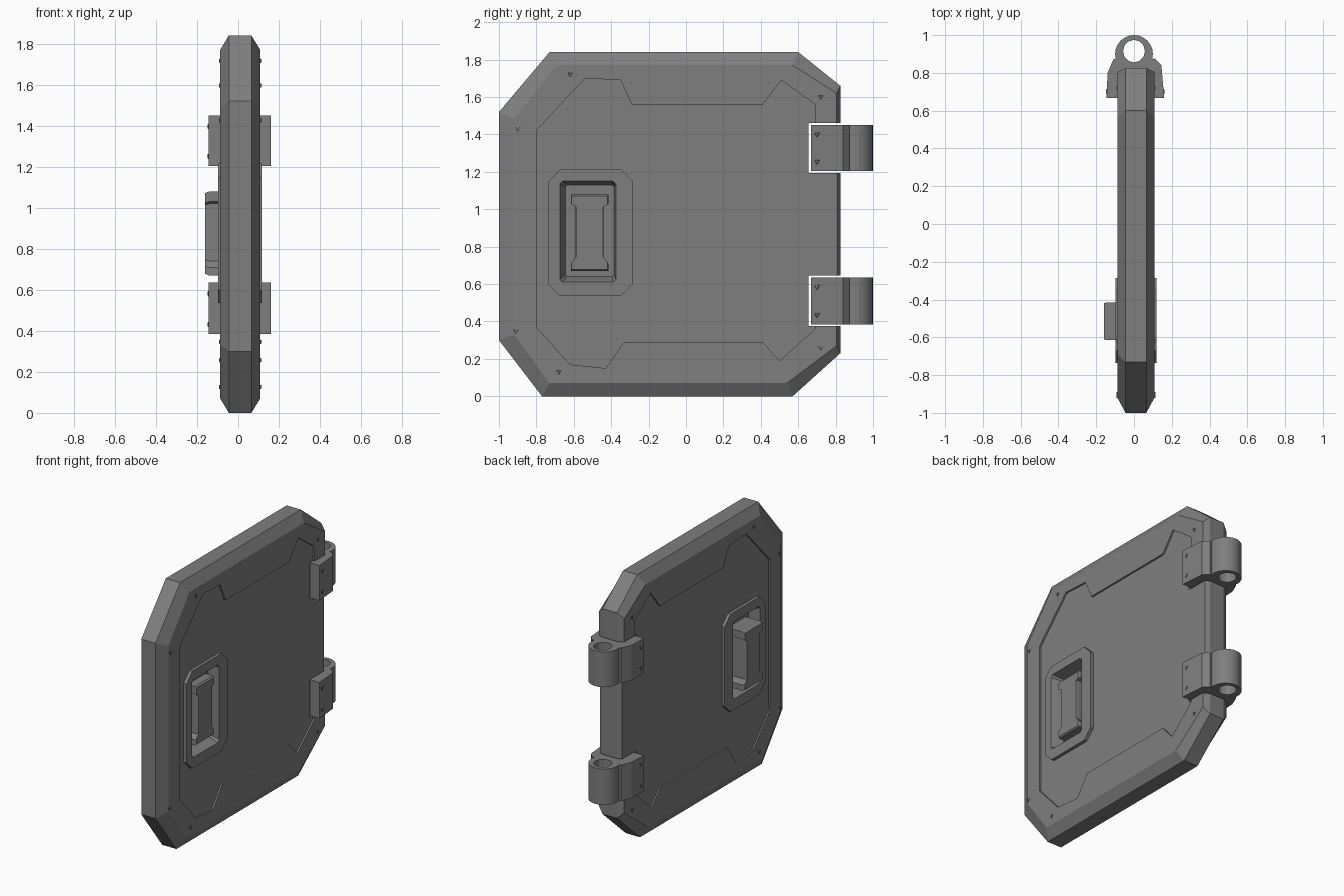
import bpy, bmesh
from math import cos, sin, radians
from mathutils import Vector

cube = bpy.data.objects.get("Cube")
if cube:
    bpy.data.objects.remove(cube)

steel = bpy.data.materials.new("grey_steel")
steel.use_nodes = True
GREY = (0.21, 0.21, 0.21, 1)
steel.diffuse_color = GREY
steel.node_tree.nodes["Principled BSDF"].inputs["Base Color"].default_value = GREY


def loft(name, loops, cap_start=True, cap_end=True):
    """Skin a list of equal-length point loops."""
    bm = bmesh.new()
    rings = [[bm.verts.new(p) for p in loop] for loop in loops]
    n = len(rings[0])
    for a, b in zip(rings, rings[1:]):
        for i in range(n):
            j = (i + 1) % n
            bm.faces.new((a[i], a[j], b[j], b[i]))
    if cap_start:
        bm.faces.new(rings[0])
    if cap_end:
        bm.faces.new(rings[-1])
    bmesh.ops.recalc_face_normals(bm, faces=bm.faces)
    mesh = bpy.data.meshes.new(name)
    bm.to_mesh(mesh)
    bm.free()
    mesh.materials.append(steel)
    obj = bpy.data.objects.new(name, mesh)
    bpy.context.collection.objects.link(obj)
    return obj


def at_x(pts, x):
    return [(x, y, z) for y, z in pts]


def at_z(pts, z):
    return [(x, y, z) for x, y in pts]


def octagon(y0, y1, z0, z1, c):
    return [(y0, z0 + c), (y0 + c, z0), (y1 - c, z0), (y1, z0 + c),
            (y1, z1 - c), (y1 - c, z1), (y0 + c, z1), (y0, z1 - c)]


def cut(obj, cutter):
    cutter.hide_render = True
    mod = obj.modifiers.new("cut", 'BOOLEAN')
    mod.operation = 'DIFFERENCE'
    mod.solver = 'EXACT'
    mod.object = cutter
    bpy.context.view_layer.objects.active = obj
    bpy.ops.object.modifier_apply(modifier=mod.name)
    bpy.data.objects.remove(cutter)


# Door slab with bevelled rim
outer = [(-1, .3), (-.77, 0), (.57, 0), (.825, .23),
         (.825, 1.66), (.6, 1.84), (-.73, 1.84), (-1, 1.52)]
face = [(-.92, .33), (-.73, .07), (.54, .07), (.805, .27),
        (.805, 1.62), (.57, 1.77), (-.69, 1.77), (-.92, 1.48)]
door = loft("door_slab", [at_x(face, -.087), at_x(outer, -.045),
                          at_x(outer, .065), at_x(face, .108)])

# Recessed centre panel on both faces
panel = [(-.8, .37), (-.62, .17), (-.43, .15), (-.33, .29), (.41, .29),
         (.5, .19), (.69, .36), (.69, .5), (.9, .5), (.9, 1.3), (.69, 1.3),
         (.69, 1.56), (.51, 1.69), (.41, 1.56), (-.29, 1.56),
         (-.35, 1.69), (-.54, 1.7), (-.8, 1.42)]
cut(door, loft("panel_cutter", [at_x(panel, .096), at_x(panel, .3)]))
cut(door, loft("panel_cutter", [at_x(panel, -.076), at_x(panel, -.3)]))

# Handle pockets
pocket = octagon(-.71, -.33, .57, 1.19, .05)
cut(door, loft("pocket_cutter", [at_x(pocket, .03), at_x(pocket, .3)]))
cut(door, loft("pocket_cutter", [at_x(pocket, -.02), at_x(pocket, -.3)]))

# Hinge notches in the rear edge
HINGES = {"lower_hinge": (.385, .635), "upper_hinge": (1.205, 1.45)}
for z0, z1 in HINGES.values():
    notch = [(.656, z0 - .01), (1.1, z0 - .01), (1.1, z1 + .01), (.656, z1 + .01)]
    cut(door, loft("notch_cutter", [at_x(notch, -.3), at_x(notch, .3)]))

# Pocket frames and handles, one set on each face
rim = octagon(-.735, -.285, .535, 1.215, .065)
lip = octagon(-.675, -.375, .61, 1.15, .015)
floor = octagon(-.645, -.385, .64, 1.13, .01)
grip = [(-.615, .67), (-.415, .67), (-.415, .71), (-.44, .74), (-.44, 1.02),
        (-.415, 1.03), (-.415, 1.08), (-.615, 1.08), (-.615, 1.03),
        (-.59, 1.02), (-.59, .74), (-.615, .71)]


def shrink(pts, k):
    c = sum((Vector(p) for p in pts), Vector((0, 0))) / len(pts)
    return [c + (Vector(p) - c) * k for p in pts]


for label, base, top, deep, grip_top in (("left", .09, .118, .04, .108),
                                         ("right", -.07, -.098, -.03, -.16)):
    loft(label + "_pocket_frame", [at_x(rim, base), at_x(rim, top),
                                   at_x(lip, top), at_x(floor, deep)], cap_start=False)
    shoulder = deep + (grip_top - deep) * .85
    loft(label + "_handle", [at_x(grip, deep), at_x(grip, shoulder),
                             at_x(shrink(grip, .96), grip_top)])

# Hinge knuckles: flanged profile with a round end and pin hole
arc = [(.1 * cos(radians(a)), .9 + .1 * sin(radians(a))) for a in range(-15, 196, 15)]
profile = [(-.145, .668), (.16, .668), (.145, .84), (.11, .875)] + arc + \
          [(-.11, .87), (-.14, .8)]
hole = [(.058 * cos(radians(a)), .915 + .06 * sin(radians(a))) for a in range(0, 360, 30)]
for name, (z0, z1) in HINGES.items():
    hinge = loft(name, [at_z(profile, z0), at_z(profile, z1)])
    cut(hinge, loft("pin_cutter", [at_z(hole, z0 - .1), at_z(hole, z1 + .1)]))

# Small three-sided studs around the rim and on the hinges
studs = [(-.62, 1.72), (-.9, 1.43), (-.91, .35), (-.68, .13), (.72, .26), (.72, 1.6)]
hinge_studs = [(.7, z) for z0, z1 in HINGES.values() for z in (z0 + .05, z1 - .05)]


def stud(name, y, z, base, tip):
    tri = [(y + .024 * cos(radians(a)), z + .024 * sin(radians(a))) for a in (30, 150, 270)]
    loft(name, [at_x(tri, base), at_x(shrink(tri, .5), tip)])


for y, z in studs:
    stud("left_rim_stud", y, z, .08, .114)
    stud("right_rim_stud", y, z, -.06, -.093)
for y, z in hinge_studs:
    stud("left_hinge_stud", y, z, .15, .162)
    stud("right_hinge_stud", y, z, -.138, -.149)
